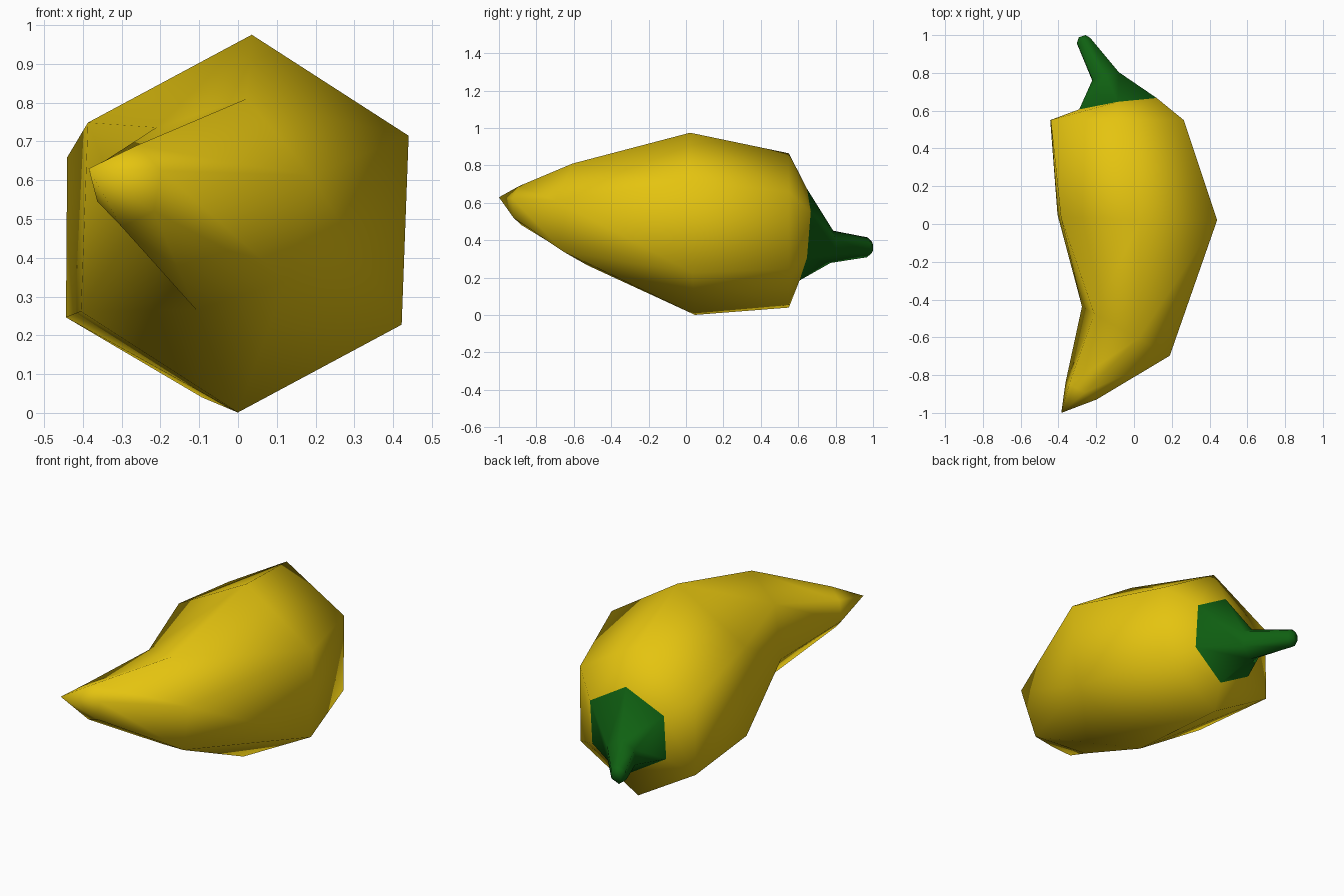
import bpy, bmesh
from mathutils import Vector

if "Cube" in bpy.data.objects:
    bpy.data.objects.remove(bpy.data.objects["Cube"])


def material(name, rgb):
    m = bpy.data.materials.new(name)
    m.diffuse_color = (*rgb, 1)
    m.use_nodes = True
    m.node_tree.nodes["Principled BSDF"].inputs["Base Color"].default_value = m.diffuse_color
    return m


# Hexagonal sections from tip to stalk: centre, half-width vector, half-height vector
sections = [
    ((-0.28, -0.885, 0.585), (0.073, -0.04, -0.013), (0.02, -0.007, 0.105)),
    ((-0.043, -0.567, 0.538), (0.20, -0.11, -0.062), (0.065, -0.04, 0.272)),
    ((0.0175, 0.035, 0.488), (0.4135, -0.008, -0.017), (0.018, -0.013, 0.487)),
    ((-0.09, 0.55, 0.4525), (0.352, 0.0, 0.0), (0.003, 0.0, 0.4125)),
    ((-0.085, 0.627, 0.43), (0.205, 0.03, 0.0), (0.0, 0.02, 0.245)),
    ((-0.15, 0.78, 0.365), (0.07, 0.02, 0.0), (0.0, 0.007, 0.086)),
    ((-0.267, 0.97, 0.362), (0.035, 0.014, 0.0), (0.0, 0.003, 0.053)),
    ((-0.274, 0.994, 0.362), (0.018, 0.006, 0.0), (0.0, 0.0, 0.03)),
]
STEM_START = 4
HEX = [(0, 1), (1, 0.5), (1, -0.5), (0, -1), (-1, -0.5), (-1, 0.5)]

bm = bmesh.new()
rings = []
for c, w, v in sections:
    c, w, v = Vector(c), Vector(w), Vector(v)
    rings.append([bm.verts.new(c + w * a + v * b) for a, b in HEX])

# Pointed tip
tip = bm.verts.new((-0.385, -1.0, 0.63))
for i in range(6):
    bm.faces.new((tip, rings[0][i], rings[0][(i + 1) % 6]))

# Fruit and stalk skin, stalk faces get the green material
for k in range(len(rings) - 1):
    a, b = rings[k], rings[k + 1]
    for i in range(6):
        j = (i + 1) % 6
        f = bm.faces.new((a[i], b[i], b[j], a[j]))
        f.material_index = int(k >= STEM_START)

# Stalk end cap
cap = bm.faces.new(rings[-1])
cap.material_index = 1

bmesh.ops.recalc_face_normals(bm, faces=bm.faces[:])
for f in bm.faces:
    f.smooth = True

mesh = bpy.data.meshes.new("chili_pepper")
bm.to_mesh(mesh)
bm.free()
mesh.materials.append(material("pepper yellow", (0.78, 0.55, 0.005)))
mesh.materials.append(material("stalk green", (0.005, 0.12, 0.006)))
obj = bpy.data.objects.new("chili_pepper", mesh)
bpy.context.collection.objects.link(obj)
